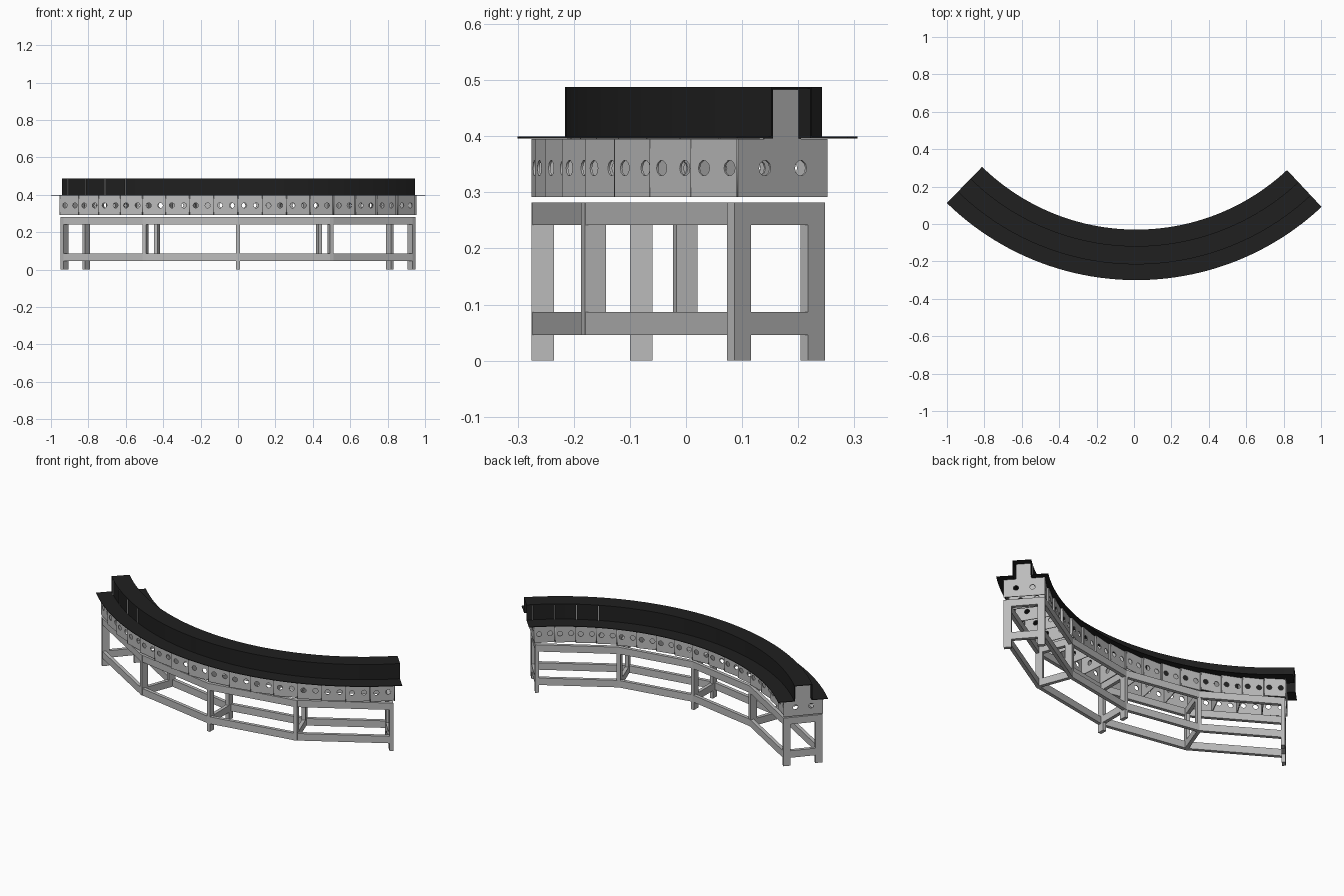
import bpy, bmesh
from math import radians, sin, cos, pi
from mathutils import Matrix, Vector

if "Cube" in bpy.data.objects:
    bpy.data.objects.remove(bpy.data.objects["Cube"])

CY = 1.15            # centre of the bend
END = 42             # half sweep of the supports, degrees
UNITS = 16


def material(name, rgb):
    m = bpy.data.materials.new(name)
    m.use_nodes = True
    m.diffuse_color = (*rgb, 1)
    bsdf = m.node_tree.nodes["Principled BSDF"]
    bsdf.inputs["Base Color"].default_value = (*rgb, 1)
    bsdf.inputs["Roughness"].default_value = 0.8
    return m


grey = material("light_grey", (0.5, 0.5, 0.5))
black = material("soft_black", (0.014, 0.014, 0.014))


def add(name, mesh, mat):
    if not mesh.materials:
        mesh.materials.append(mat)
    ob = bpy.data.objects.new(name, mesh)
    bpy.context.scene.collection.objects.link(ob)
    return ob


def polar(a, r, z=0):
    return Vector((r * sin(radians(a)), CY - r * cos(radians(a)), z))


# Square bar between two points on the bend
def bar(name, a0, r0, a1, r1, z0, z1, w=0.02):
    p, q = polar(a0, r0), polar(a1, r1)
    side = (q - p).normalized().cross(Vector((0, 0, 1))) * w / 2
    bm = bmesh.new()
    low = [bm.verts.new(v + Vector((0, 0, z0)))
           for v in (p - side, p + side, q + side, q - side)]
    face = bm.faces.new(low)
    top = bmesh.ops.extrude_face_region(bm, geom=[face])["geom"]
    bmesh.ops.translate(bm, vec=(0, 0, z1 - z0),
                        verts=[v for v in top if isinstance(v, bmesh.types.BMVert)])
    bmesh.ops.recalc_face_normals(bm, faces=bm.faces)
    mesh = bpy.data.meshes.new(name)
    bm.to_mesh(mesh)
    bm.free()
    return add(name, mesh, grey)


# Flat sheet with round holes, filled from a 2D curve
def plate_mesh(name, outline, hole_xs):
    cu = bpy.data.curves.new(name + "_outline", 'CURVE')
    cu.dimensions = '2D'
    cu.fill_mode = 'BOTH'
    cu.extrude = 0.002
    loops = [outline]
    for hx in hole_xs:
        loops.append([(hx + 0.014 * cos(i * pi / 5), 0.343 + 0.014 * sin(i * pi / 5))
                      for i in range(10)])
    for pts in loops:
        s = cu.splines.new('POLY')
        s.points.add(len(pts) - 1)
        for pt, (x, y) in zip(s.points, pts):
            pt.co = (x, y, 0, 1)
        s.use_cyclic_u = True
    tmp = bpy.data.objects.new(name + "_helper", cu)
    bpy.context.scene.collection.objects.link(tmp)
    dg = bpy.context.evaluated_depsgraph_get()
    mesh = bpy.data.meshes.new_from_object(tmp.evaluated_get(dg))
    bpy.data.objects.remove(tmp)
    mesh.name = name
    return mesh


def place(ob, a, r, turn):
    ob.matrix_world = (Matrix.Translation((0, CY, 0)) @ Matrix.Rotation(radians(a), 4, 'Z')
                       @ Matrix.Translation((0, -r, 0))
                       @ Matrix.Rotation(radians(turn), 4, 'Z')
                       @ Matrix.Rotation(pi / 2, 4, 'X'))


def rect(w, z0, z1):
    return [(-w, z0), (w, z0), (w, z1), (-w, z1)]


# Support ribs: a plate with an upright stem under the cover
z0, z1, top = 0.292, 0.395, 0.483
stem = 0.044
rib = plate_mesh("support_rib", [(-0.107, z0), (0.107, z0), (0.107, z1), (stem, z1),
                                 (stem, top), (-stem, top), (-stem, z1), (-0.107, z1)],
                 (-0.043, 0.043))
outer = plate_mesh("outer_panel", rect(0.064, z0, z1), (-0.032, 0.032))
inner = plate_mesh("inner_panel", rect(0.054, z0, z1), (-0.03, 0.03))
step = 2 * END / UNITS
for i in range(UNITS + 1):
    a = -END + i * step
    place(add("support_rib", rib, grey), a, 1.317, 90)
    if i < UNITS:
        # Side panels, slightly stepped like overlapping boards
        place(add("outer_panel", outer, grey), a + step / 2, 1.415, 6)
        place(add("inner_panel", inner, grey), a + step / 2, 1.215, 6)

# Stand: legs, cross bars and straight rails between stations
R_OUT, R_IN = 1.405, 1.23
stations = [-41.3, -20.6, 0, 20.6, 41.3]
levels = [("top", 0.242, 0.282), ("lower", 0.046, 0.087)]
for i, a in enumerate(stations):
    foot = 0.046 if i % 2 else 0
    for side, r in (("outer", R_OUT), ("inner", R_IN)):
        bar(side + "_leg", a, r - 0.02, a, r + 0.02, foot, 0.282)
        if i < len(stations) - 1:
            rr = r + (0.01 if side == "outer" else -0.01)
            for level, lo, hi in levels:
                bar(f"{side}_{level}_rail", a, rr, stations[i + 1], rr, lo, hi)
    for level, lo, hi in levels:
        bar(level + "_cross_bar", a, R_IN, a, R_OUT, lo, hi)

# Curved black cover with a raised middle, swept from a hat profile
t = 0.003
hat = [(1.18, 0.399), (1.268, 0.399), (1.268, 0.488), (1.366, 0.488), (1.366, 0.399),
       (1.45, 0.399), (1.45, 0.399 - t), (1.366 - t, 0.399 - t), (1.366 - t, 0.488 - t),
       (1.268 + t, 0.488 - t), (1.268 + t, 0.399 - t), (1.18, 0.399 - t)]
START, STOP = -44.3, 43.1
bm = bmesh.new()
vs = [bm.verts.new(polar(START, r, z)) for r, z in hat]
edges = [bm.edges.new((vs[i], vs[(i + 1) % len(vs)])) for i in range(len(vs))]
bmesh.ops.spin(bm, geom=vs + edges, cent=(0, CY, 0), axis=(0, 0, 1),
               angle=radians(STOP - START), steps=48)
bmesh.ops.holes_fill(bm, edges=[e for e in bm.edges if e.is_boundary], sides=0)
bmesh.ops.recalc_face_normals(bm, faces=bm.faces)
mesh = bpy.data.meshes.new("curved_cover")
bm.to_mesh(mesh)
bm.free()
cover = add("curved_cover", mesh, black)
cover.location.x = 0.012
bpy.ops.object.select_all(action='DESELECT')
cover.select_set(True)
bpy.context.view_layer.objects.active = cover
bpy.ops.object.shade_smooth_by_angle(angle=radians(30))
